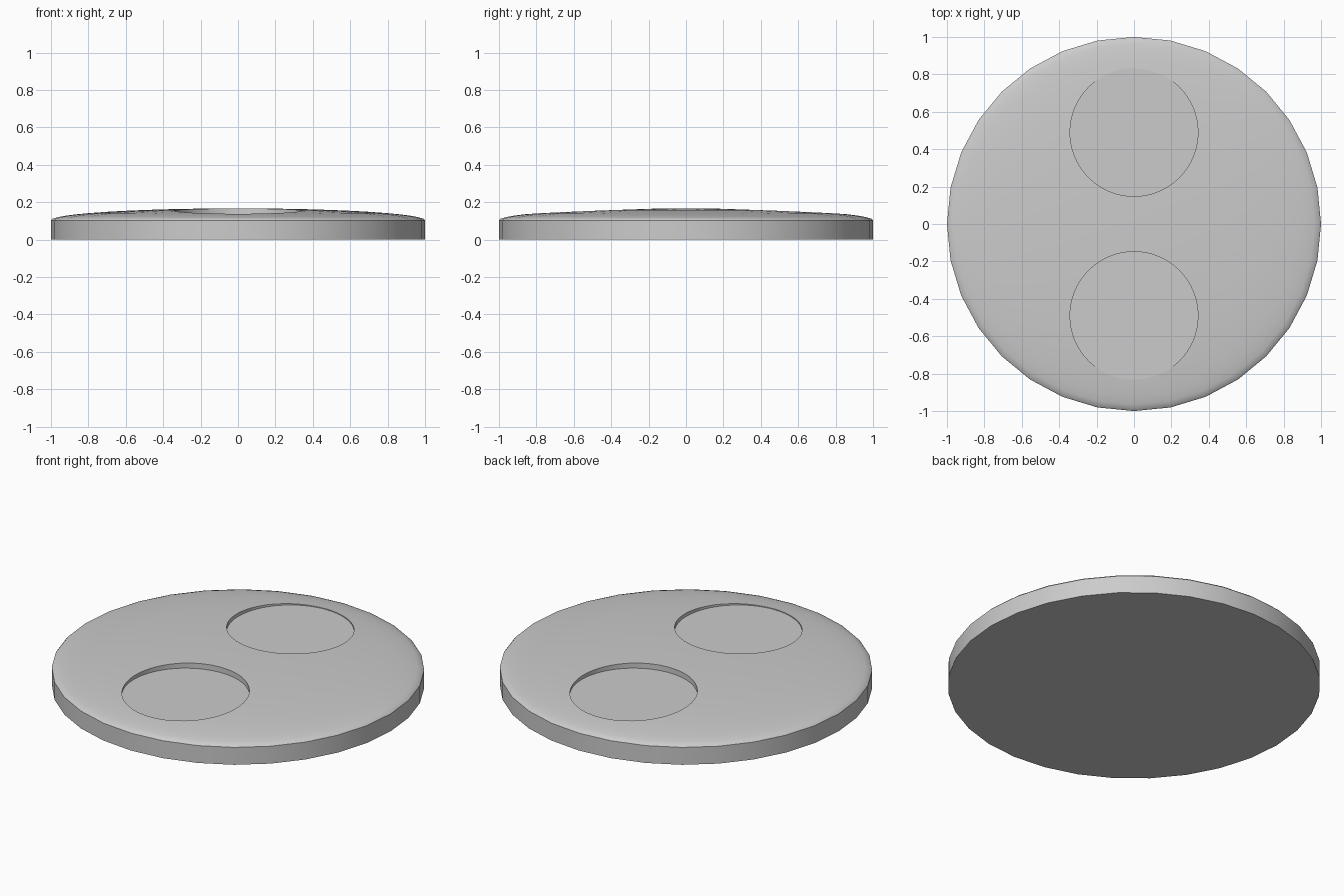
import bpy
import math
import bmesh

cube = bpy.data.objects.get("Cube")
if cube:
    bpy.data.objects.remove(cube, do_unlink=True)

SIDES = 32
WALL, DOME = 0.103, 0.064
FLOOR, POCKET_R, POCKET_Y = 0.134, 0.342, 0.49

grey = bpy.data.materials.new("plain grey")
grey.use_nodes = True
grey.diffuse_color = (0.6, 0.6, 0.6, 1)
grey.node_tree.nodes["Principled BSDF"].inputs["Base Color"].default_value = (0.6, 0.6, 0.6, 1)


def add_object(name, bm):
    bmesh.ops.recalc_face_normals(bm, faces=bm.faces)
    mesh = bpy.data.meshes.new(name)
    bm.to_mesh(mesh)
    bm.free()
    mesh.materials.append(grey)
    obj = bpy.data.objects.new(name, mesh)
    bpy.context.collection.objects.link(obj)
    return obj


# Domed disc: straight wall under a flattened half-ellipsoid
bm = bmesh.new()
steps = 12
profile = [(1, 0)]
for i in range(steps):
    a = math.pi / 2 * i / steps
    profile.append((math.cos(a), WALL + DOME * math.sin(a)))
rings = [[bm.verts.new((r * math.cos(math.tau * k / SIDES), r * math.sin(math.tau * k / SIDES), z))
          for k in range(SIDES)] for r, z in profile]
for low, high in zip(rings, rings[1:]):
    for k in range(SIDES):
        n = (k + 1) % SIDES
        bm.faces.new((low[k], low[n], high[n], high[k]))
bm.faces.new(rings[0])
tip = bm.verts.new((0, 0, WALL + DOME))
for k in range(SIDES):
    bm.faces.new((rings[-1][k], rings[-1][(k + 1) % SIDES], tip))
disc = add_object("domed_disc", bm)

# Two round flat-floored pockets, front and back
for name, side in (("front_pocket_cutter", -1), ("back_pocket_cutter", 1)):
    bm = bmesh.new()
    bmesh.ops.create_cone(bm, cap_ends=True, segments=64, radius1=POCKET_R, radius2=POCKET_R, depth=0.2)
    cutter = add_object(name, bm)
    cutter.location = (0, side * POCKET_Y, FLOOR + 0.1)
    cutter.hide_render = True
    cutter.hide_set(True)
    cut = disc.modifiers.new(name, 'BOOLEAN')
    cut.operation = 'DIFFERENCE'
    cut.solver = 'EXACT'
    cut.object = cutter

# Apply the cuts, then remove the cutters
bpy.context.view_layer.objects.active = disc
disc.select_set(True)
for mod in list(disc.modifiers):
    cutter = mod.object
    bpy.ops.object.modifier_apply(modifier=mod.name)
    bpy.data.objects.remove(cutter, do_unlink=True)
bpy.ops.object.shade_smooth_by_angle(angle=math.radians(30))
